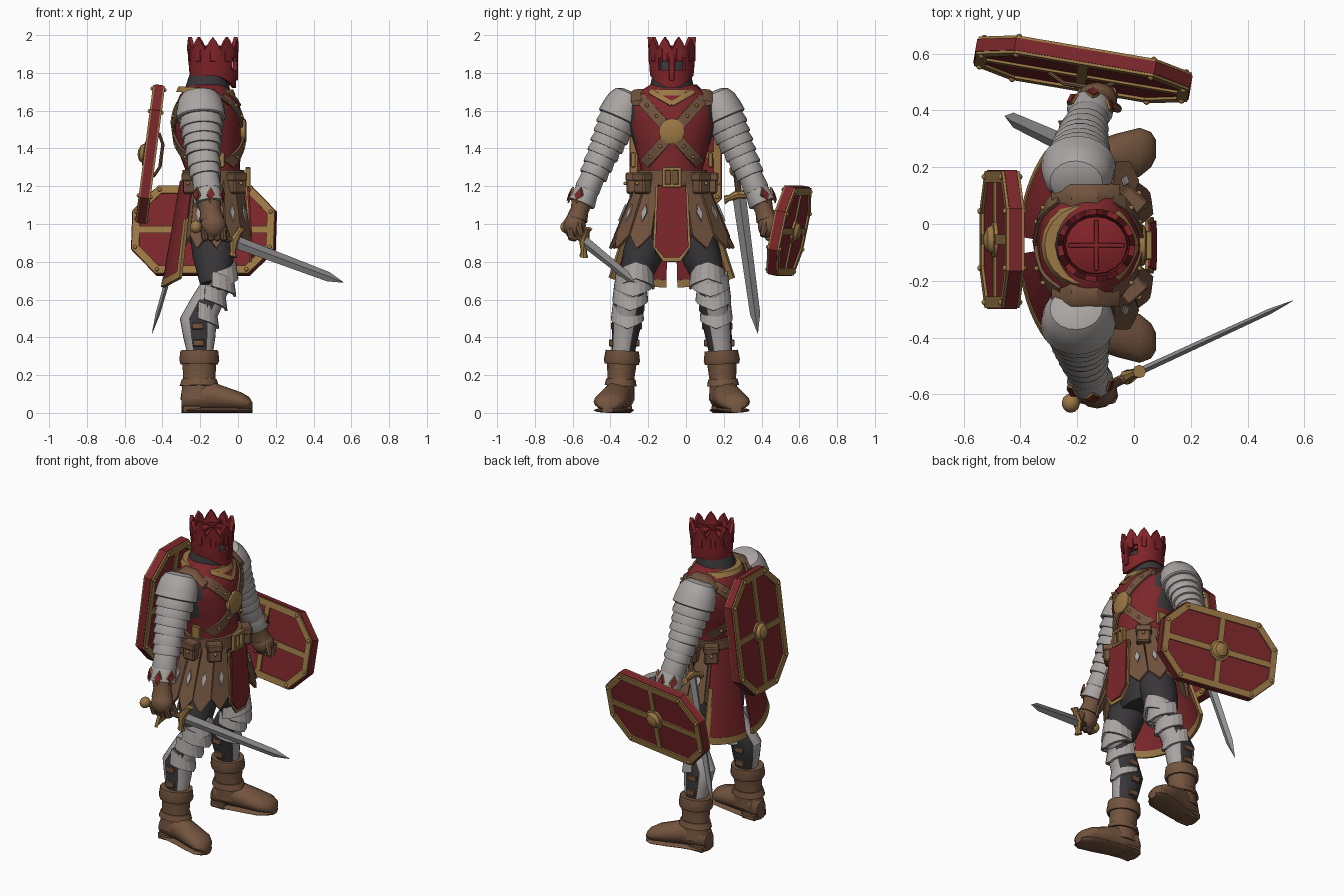
import bpy, bmesh, math
from mathutils import Vector, Matrix

if "Cube" in bpy.data.objects:
    bpy.data.objects.remove(bpy.data.objects["Cube"])


def material(name, *rgb):
    m = bpy.data.materials.new(name)
    m.use_nodes = True
    m.diffuse_color = (*rgb, 1)
    m.node_tree.nodes["Principled BSDF"].inputs["Base Color"].default_value = (*rgb, 1)
    return m


RED = material("red cloth", .2, .02, .024)
CROWN = material("crown red", .22, .017, .022)
SILVER = material("plate silver", .4, .375, .365)
STEEL = material("blade steel", .3, .29, .29)
BROWN = material("brown leather", .17, .088, .048)
GOLD = material("dull gold", .33, .19, .06)
DARK = material("dark mail", .04, .037, .04)
CY = -.075  # body midline


def P(s, x, d, z):
    return Vector((x, CY + s * d, z))


def finish(name, bm, mat, thick=0):
    bmesh.ops.recalc_face_normals(bm, faces=bm.faces)
    me = bpy.data.meshes.new(name)
    bm.to_mesh(me)
    bm.free()
    ob = bpy.data.objects.new(name, me)
    bpy.context.collection.objects.link(ob)
    me.materials.append(mat)
    if thick:
        mod = ob.modifiers.new("thickness", 'SOLIDIFY')
        mod.thickness, mod.offset = thick, 0
    return ob


def tube(name, rings, mat, n=16, axis=None):
    """Loft of elliptical rings (centre, radius, radius) with capped ends."""
    d = Vector(axis or rings[-1][0] - rings[0][0]).normalized()
    ref = Vector((0, 0, 1)) if abs(d.x) > .8 else Vector((1, 0, 0))
    v = d.cross(ref).normalized()
    u = v.cross(d)
    bm = bmesh.new()
    loops = [[bm.verts.new(c + u * ru * math.cos(k * math.tau / n) + v * rv * math.sin(k * math.tau / n))
              for k in range(n)] for c, ru, rv in rings]
    for a, b in zip(loops, loops[1:]):
        for k in range(n):
            j = (k + 1) % n
            bm.faces.new((a[k], a[j], b[j], b[k]))
    bm.faces.new(loops[0])
    bm.faces.new(loops[-1])
    return finish(name, bm, mat)


def ball(name, c, size, mat):
    bm = bmesh.new()
    bmesh.ops.create_uvsphere(bm, u_segments=14, v_segments=8, radius=1,
                              matrix=Matrix.Translation(c) @ Matrix.Diagonal((*size, 1)))
    return finish(name, bm, mat)


def box(name, c, size, mat, turn=0):
    bm = bmesh.new()
    bmesh.ops.create_cube(bm, size=1, matrix=Matrix.Translation(c) @ Matrix.Rotation(turn, 4, 'Z')
                          @ Matrix.Diagonal((*size, 1)))
    bmesh.ops.bevel(bm, geom=bm.edges[:], offset=min(size) * .15, segments=1, affect='EDGES')
    return finish(name, bm, mat)


def plate(name, polys, place, thick, mat):
    """Flat polygons placed by a function of 2D points, then thickened."""
    bm = bmesh.new()
    for poly in polys:
        bm.faces.new([bm.verts.new(place(*p)) for p in poly])
    bmesh.ops.remove_doubles(bm, verts=bm.verts, dist=.0001)
    return finish(name, bm, mat, thick)


def strip(a0, a1, z0, z1, n):
    """Row of quads in angle and height."""
    st = (a1 - a0) / n
    return [((a0 + i * st, z0), (a0 + i * st + st, z0), (a0 + i * st + st, z1), (a0 + i * st, z1)) for i in range(n)]


def lames(name, a, b, specs, wide=1.1):
    """Overlapping flared bands along a limb."""
    for i, (t0, t1, r0, r1) in enumerate(specs):
        tube(f"{name}_{i}", [(a.lerp(b, t0), r0 * wide, r0), (a.lerp(b, t1 - .04), r1 * wide, r1),
                             (a.lerp(b, t1), r1 * wide * .96, r1 * .96)], SILVER, 18)


# torso
TORSO = [(1.2, -.13, .15, .17), (1.3, -.135, .145, .165), (1.42, -.15, .175, .2), (1.54, -.16, .182, .235),
         (1.63, -.165, .17, .235), (1.69, -.17, .14, .19), (1.74, -.17, .1, .11)]
torso = tube("torso", [(P(1, x, 0, z), rx, ry) for z, x, rx, ry in TORSO], RED, 32)
torso.data.materials.append(DARK)
for f in torso.data.polygons:
    f.material_index = int(abs(f.center.y - CY) > .2 and 1.43 < f.center.z < 1.69)


def on_torso(y, z, side, off):
    for lo, hi in zip(TORSO, TORSO[1:]):
        if z <= hi[0]:
            break
    t = (z - lo[0]) / (hi[0] - lo[0])
    x, rx, ry = (lo[i] + (hi[i] - lo[i]) * t for i in (1, 2, 3))
    return Vector((x + side * (rx * math.sqrt(max(.02, 1 - (y / ry) ** 2)) + off), CY + y, z))


def ribbon(name, a, b, width, side, off, mat, n=14):
    a, b = Vector(a), Vector(b)
    w = (b - a).orthogonal().normalized() * width / 2
    quads = []
    for i in range(n):
        p, q = a.lerp(b, i / n), a.lerp(b, (i + 1) / n)
        quads.append((p - w, q - w, q + w, p + w))
    plate(name, quads, lambda y, z: on_torso(y, z, side, off), .012, mat)


for s in (-1, 1):
    for side, word in ((1, "front"), (-1, "back")):
        start, end = Vector((s * .17, 1.67)), Vector((-s * .145, 1.32))
        ribbon(f"{word}_strap", start, end, .058, side, .007 + .003 * s, BROWN)
        for t in (.12, .28, .74, .9):
            ball("strap_stud", on_torso(*start.lerp(end, t), side, .015), (.009, .009, .009), GOLD)
    ribbon("neckline_trim", (s * .115, 1.7), (0, 1.635), .025, 1, .006, GOLD)
    tube("shoulder_strap", [(P(s, x, .165, z), .016, .05) for x, z in
                            ((-.29, 1.64), (-.22, 1.7), (-.13, 1.7), (-.05, 1.64))], BROWN, 8)
tube("medallion", [(P(1, x, 0, 1.49), r, r) for x, r in ((.01, .068), (.038, .068), (.045, .05))], GOLD, 20)
tube("neck", [(P(1, -.165, 0, 1.66), .13, .13), (P(1, -.155, 0, 1.755), .11, .11), (P(1, -.14, 0, 1.84), .095, .09)], DARK)
tube("collar", [(P(1, -.17, 0, 1.69), .158, .155), (P(1, -.17, 0, 1.72), .145, .14)], GOLD, 20, (.06, 0, 1))

# head and jagged crown helmet
ball("head", P(1, -.13, 0, 1.81), (.108, .098, .1), DARK)
N = 40
bm = bmesh.new()
rows = []
for r in range(4):
    row = []
    for k in range(N):
        a = k * math.tau / N
        front = max(0, math.cos(a))
        z = (1.785 - .065 * front ** 2, 1.815, 1.88, (1.925, 1.965, 1.99, 1.965)[k % 4])[r]
        rad = (.112, .116, .12, .127)[r]
        row.append(bm.verts.new(P(1, -.133 + rad * math.cos(a), rad * .93 * math.sin(a), z)))
    rows.append(row)
for r in range(3):
    for k in range(N):
        if r == 1 and k in (1, 2, 3, N - 2, N - 3, N - 4):
            continue
        j = (k + 1) % N
        bm.faces.new((rows[r][k], rows[r][j], rows[r + 1][j], rows[r + 1][k]))
finish("crown_helmet", bm, CROWN, .02)
tube("helmet_cap", [(P(1, -.133, 0, z), r, r * .93) for z, r in ((1.86, .112), (1.915, .108), (1.935, .06), (1.94, .01))], CROWN, 20)
box("cap_ridge_long", P(1, -.133, 0, 1.932), (.2, .016, .025), CROWN)
box("cap_ridge_cross", P(1, -.133, 0, 1.932), (.016, .18, .025), CROWN)
box("nose_guard", P(1, -.012, 0, 1.83), (.022, .03, .14), CROWN)
for k in range(10):
    a = (k + .5) * math.tau / 10
    box("crown_rib", P(1, -.133 + .125 * math.cos(a), .116 * math.sin(a), 1.91), (.016, .03, .1), CROWN, a)

# hips, belt and pouches
tube("hips", [(P(1, -.13, 0, .84), .1, .16), (P(1, -.13, 0, .95), .14, .18), (P(1, -.13, 0, 1.25), .14, .165)], DARK)
tube("belt", [(P(1, -.13, 0, z), .165, .185) for z in (1.205, 1.285)], BROWN, 28)
for y, z, w, h in ((0, 1.292, .1, .018), (0, 1.202, .1, .018), (-.042, 1.247, .018, .1), (.042, 1.247, .018, .1),
                   (0, 1.247, .014, .08)):
    box("buckle", P(1, .052, y, z), (.026, w, h), GOLD)
for s in (-1, 1):
    for deg in (48, 92, 128):
        a = s * math.radians(deg)
        c = P(1, -.13 + .185 * math.cos(a), .21 * math.sin(a), 1.215)
        box("pouch", c, (.06, .085, .11), BROWN, a)
        box("pouch_flap", c + Vector((0, 0, .035)), (.07, .093, .045), BROWN, a)
        ball("pouch_stud", c + Vector((math.cos(a), math.sin(a), 0)) * .036, (.01, .01, .01), GOLD)
    box("side_buckle", P(s, -.1, .205, 1.34), (.06, .025, .08), GOLD)


# skirt of leather strips and split rear tabard
def cone(off, rise=0):
    def at(deg, z):
        t, a = (1.23 - z) / .32, math.radians(deg)
        up = rise * (abs(deg - 180) / 50) ** 2 if z < 1 else 0
        return P(1, -.13 + (.155 + .055 * t + off) * math.cos(a), (.175 + .135 * t + off) * math.sin(a), z + up)
    return at


for s in (-1, 1):
    for k in range(5):
        a = 34 + 26 * k
        edge = [(a - 12, 1.23), (a - 13, .94), (a - 4, .89), (a, .87), (a + 4, .89), (a + 13, .94), (a + 12, 1.23)]
        plate("skirt_strip", [[(s * x, z) for x, z in edge]], cone(.006 * (k % 2)), .016, BROWN)
        plate("strip_diamond", [[(s * x, z) for x, z in ((a - 4, 1.06), (a, 1.015), (a + 4, 1.06), (a, 1.105))]],
              cone(.016), .008, SILVER)
    half = 180 + s * 50
    for name, a, top, low, thick, mat in (("", 4, 1.23, .67, .01, RED), ("_hem", 4, .705, .665, .018, GOLD),
                                          ("_side_trim", 45, .98, .667, .018, GOLD)):
        plate("rear_tabard" + name, strip(180 + s * a, half, top, low, 8), cone(.018, .05), thick, mat)

# front tabard with gold edge
for name, w, low, off, mat in (("tabard_edge", .1, .8, 0, GOLD), ("tabard_panel", .088, .822, .009, RED)):
    plate(name, [((-w * .85, 1.2), (-w, .88), (-w * .45, low), (w * .45, low), (w, .88), (w * .85, 1.2))],
          lambda y, z: P(1, .044 + (1.2 - z) * .06 + off, y, z), .012, mat)


# V-shaped leg plate wrapped round the front
def chevron(name, c, r, height, rise):
    plate(name, strip(-100, 100, -height / 2, height / 2, 10),
          lambda a, v: c + Vector(((r - v * .12) * 1.1 * math.cos(math.radians(a)),
                                   (r - v * .12) * math.sin(math.radians(a)), v + rise * abs(a) / 90)), .014, SILVER)


for s, word in ((-1, "sword"), (1, "shield")):
    # arm
    S, E, W = P(s, -.2, .25, 1.625), P(s, -.185, .37, 1.36), P(s, -.155, .475, 1.12)
    tube("upper_arm", [(S, .1, .1), (E, .07, .065)], DARK)
    tube("forearm", [(E, .07, .065), (W, .055, .05)], DARK)
    ball("elbow", E, (.085, .075, .08), DARK)
    tube(f"{word}_side_pauldron", [(S.lerp(E, t), r * 1.13, r) for t, r in
                                   ((-.28, .05), (-.23, .082), (-.1, .103), (.06, .112), (.24, .117), (.26, .11))],
         SILVER, 20)
    lames("arm_lame", S, E, [(.2, .46, .098, .108), (.42, .64, .092, .1), (.6, .82, .086, .095), (.78, 1, .078, .088)])
    lames("forearm_lame", E, W, [(0, .24, .076, .082), (.2, .45, .07, .077), (.4, .76, .063, .068), (.7, 1.05, .06, .075)])
    for x, mat in ((.045, GOLD), (0, BROWN), (-.045, BROWN)):
        box("inner_arm_strap", E + Vector((x, -s * .075, .055)), (.04, .05, .035), mat)
    for deg in (25, 80, 135):
        a = math.radians(deg)
        c = E.lerp(W, .86) + Vector((.081 * math.cos(a), s * .076 * math.sin(a), 0))
        t = Vector((-math.sin(a), s * math.cos(a), 0))
        for size, off, mat in ((1.3, 0, GOLD), (1, .006, RED)):
            plate("cuff_diamond", [((-.02, 0), (0, -.033), (.02, 0), (0, .033))],
                  lambda u, v: c + t * u * size + Vector((0, s * .4 * -v, v * size)) + (c - W).normalized() * off,
                  .008, mat)
    # gloved hand
    H = P(s, -.13, .515, .98)
    tube("glove_cuff", [(W, .064, .056), (W.lerp(H, .35), .055, .048), (W.lerp(H, .7), .066, .057)], BROWN, 12)
    ball("glove", H + Vector((0, 0, .01)), (.07, .06, .07), BROWN)
    for i in range(4):
        k = H + Vector((-.05 + .033 * i, s * .028, -.005))
        tube("finger", [(k, .02, .02), (k + Vector((.006, -s * .012, -.05)), .019, .019),
                        (k + Vector((.006, -s * .04, -.06)), .014, .014)], BROWN, 8)
    tube("thumb", [(H + Vector((.045, -s * .02, .02)), .022, .022), (H + Vector((.075, -s * .035, -.045)), .014, .014)], BROWN, 8)

    # leg
    hip, knee, calf, ankle = P(s, -.14, .11, .98), P(s, -.12, .205, .68), P(s, -.21, .235, .5), P(s, -.2, .26, .3)
    tube("thigh", [(hip, .118, .105), (hip.lerp(knee, .5), .11, .105), (knee, .08, .075)], DARK)
    chevron("thigh_plate", P(s, -.108, .19, .755), .088, .09, -.05)
    ball("knee_cap", knee + Vector((.035, 0, .02)), (.07, .075, .08), SILVER)
    chevron("upper_knee_plate", knee + Vector((0, 0, -.025)), .09, .08, .05)
    chevron("lower_knee_plate", knee.lerp(calf, .5) + Vector((.005, 0, -.01)), .084, .08, .055)
    chevron("shin_plate", calf + Vector((.014, 0, -.01)), .076, .09, .05)
    greave = tube("greave", [(knee, .082, .07), (knee.lerp(calf, .45), .092, .077), (calf, .098, .08),
                             (calf.lerp(ankle, .5), .085, .07), (ankle, .065, .06)], SILVER, 24, (0, 0, -1))
    greave.data.materials.append(DARK)
    for f in greave.data.polygons:
        f.material_index = int(s * f.normal.y > .88 or s * f.normal.y < -.6)
    for c in (calf.lerp(knee, .3), calf.lerp(ankle, .2), calf.lerp(ankle, .65)):
        for side in (-1, 1):
            box("greave_strap", c + Vector((-.005, side * .071, 0)), (.06, .02, .035), BROWN)
    # boot
    top, low = P(s, -.205, .262, .33), P(s, -.205, .275, .07)
    tube("boot_shaft", [(low, .1, .078), (low.lerp(top, .4), .085, .07), (low.lerp(top, .8), .09, .08), (top, .098, .086)], BROWN)
    tube("boot_fold", [(low.lerp(top, .72), .098, .09), (low.lerp(top, .8), .106, .096), (top, .1, .088)], BROWN)
    tube("boot_ankle_band", [(low.lerp(top, .28), .104, .085), (low.lerp(top, .42), .092, .078)], BROWN)
    shape = [(-.3, .265, .05, .045), (-.27, .267, .07, .068), (-.16, .285, .08, .075), (-.06, .31, .062, .084),
             (.02, .328, .048, .086), (.06, .337, .036, .062), (.078, .34, .02, .03)]
    tube("boot_foot", [(P(s, x, d, h + .012), h, w) for x, d, h, w in shape], BROWN, 16, (1, 0, 0))
    tube("boot_sole", [(P(s, x, d, .014), .014, w) for x, d, h, w in shape], BROWN, 12, (1, 0, 0))
    box("boot_heel", P(s, -.245, .27, .02), (.1, .12, .04), BROWN)


# eight-sided shields with rim, cross, boss and rivets
def shield(name, centre, u, v, hu, hv, cut=.135):
    u = Vector(u).normalized()
    v = Vector(v)
    v = (v - u * v.dot(u)).normalized()
    n = v.cross(u)

    def octagon(g):
        a, b, c = hu - g, hv - g, cut - g * .6
        half = [(a, c - b), (a, b - c), (a - c, b), (c - a, b)]
        return half + [(-x, -y) for x, y in half]

    def at(off):
        return lambda x, y: centre + u * x + v * y + n * off

    plate(name + "_board", [octagon(0)], at(0), .045, RED)
    o, i = octagon(.004), octagon(.044)
    ring = [(o[k], o[(k + 1) % 8], i[(k + 1) % 8], i[k]) for k in range(8)]
    for f in (-.025, .025):
        plate(name + "_rim", ring, at(f), .014, GOLD)
        for w, h in ((hu - .03, .018), (.018, hv - .03)):
            plate(name + "_cross_bar", [((-w, -h), (w, -h), (w, h), (-w, h))], at(f), .012, GOLD)
    tube(name + "_boss", [(centre + n * d, r, r) for d, r in
                          ((.02, .066), (.034, .064), (.036, .052), (.055, .04), (.066, .012))], GOLD, 16)
    for x, y in octagon(.024):
        for f in (-.032, .032):
            ball(name + "_rivet", at(f)(x, y), (.011, .011, .011), GOLD)
    tube(name + "_grip", [(centre + u * x - n * d, .009, .009) for x, d in
                          ((-.12, .03), (-.06, .06), (.06, .06), (.12, .03))], BROWN, 8)


shield("hand_shield", Vector((-.18, .545, .965)), (1, -.17, 0), (0, .21, 1), .385, .24)
shield("back_shield", Vector((-.465, -.055, 1.37)), (.13, 0, 1), (0, -1, 0), .37, .245)


# swords
def sword(name, guard, tip, across, rx, ry, grip):
    d = (tip - guard).normalized()
    across = Vector(across)
    across = (across - d * across.dot(d)).normalized()
    tube(name + "_blade", [(guard, rx, ry), (guard.lerp(tip, .86), rx * .75, ry * .75), (tip, .001, .001)], STEEL, 4)
    end = guard - d * grip
    tube(name + "_grip", [(guard, .018, .018), (end, .016, .016)], BROWN, 10)
    tube(name + "_guard", [(guard + across * k + d * abs(k) * .3, r, r) for k, r in
                           ((-.08, .024), (-.055, .016), (0, .027), (.055, .016), (.08, .024))], GOLD, 8)
    ball(name + "_pommel", end, (.032, .034, .034), GOLD)


sword("drawn_sword", Vector((-.025, -.54, .91)), Vector((.56, -.27, .69)), (0, 0, 1), .034, .013, .23)
sword("hip_sword", Vector((-.24, .28, 1.16)), Vector((-.455, .38, .42)), (0, 1, 0), .016, .036, .13)

# smooth shading with crisp edges; thickened plates stay flat
for ob in bpy.data.objects:
    smooth = ob.type == 'MESH' and not ob.modifiers
    ob.select_set(smooth)
    if smooth:
        bpy.context.view_layer.objects.active = ob
bpy.ops.object.shade_smooth_by_angle(angle=math.radians(35))
